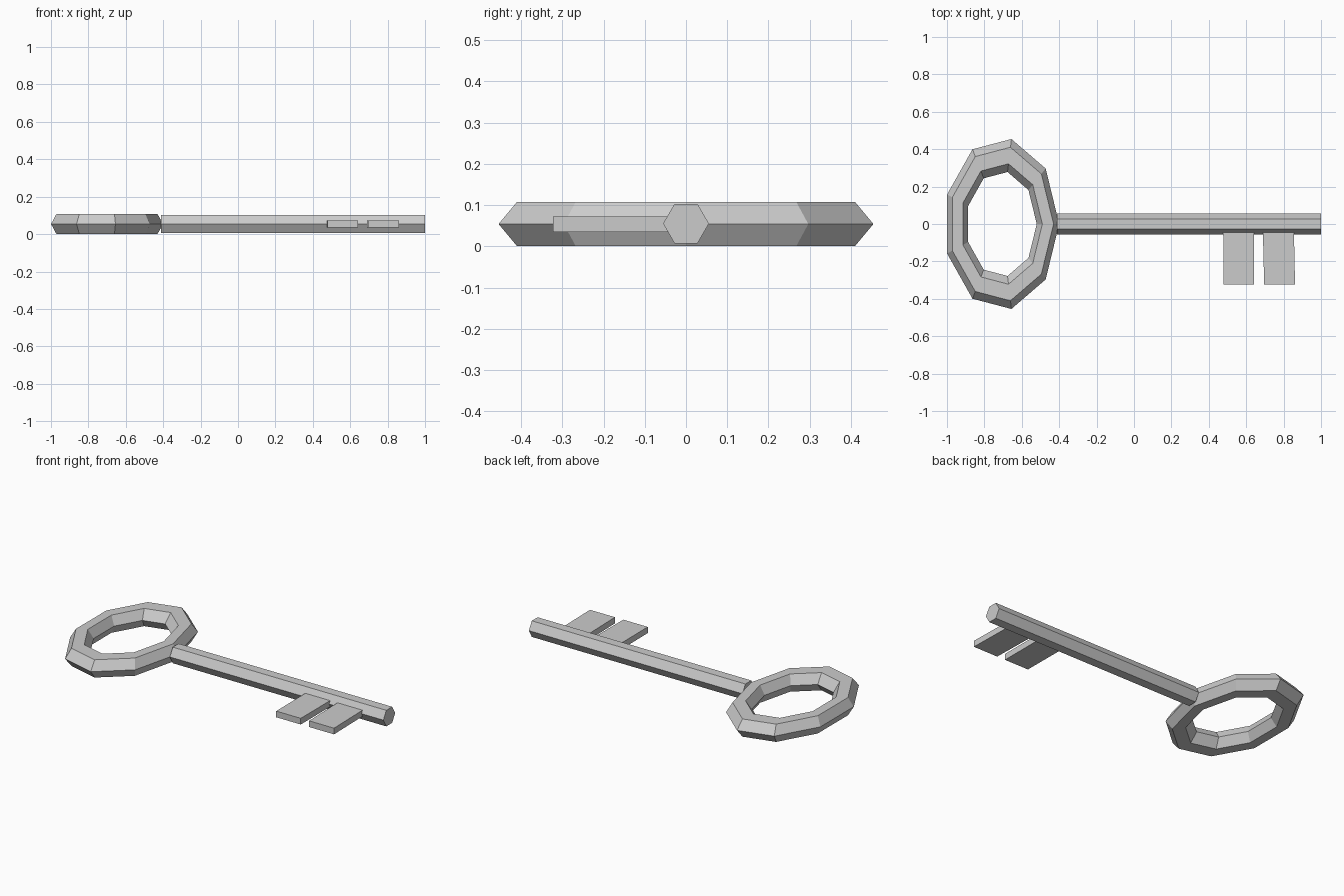
import bpy
from math import radians

if "Cube" in bpy.data.objects:
    bpy.data.objects.remove(bpy.data.objects["Cube"])

MID = 0.054  # height of the key's centre plane


def apply_transform(ob):
    bpy.ops.object.transform_apply(location=False, rotation=True, scale=True)
    return ob


# Oval bow: nine-sided ring with a hexagonal section, stretched along y
bpy.ops.mesh.primitive_torus_add(
    major_segments=9, minor_segments=6, major_radius=0.249, minor_radius=0.06,
    location=(-0.709, 0, MID))
bow = bpy.context.object
bow.name = "bow_ring"
bow.scale = (1, 1.493, 1.02)
apply_transform(bow)

# Hexagonal shaft with its flats facing up and down
x0, x1 = -0.412, 1.0
bpy.ops.mesh.primitive_cylinder_add(
    vertices=6, radius=0.0555, depth=x1 - x0,
    location=((x0 + x1) / 2, 0, MID + 0.001), rotation=(0, radians(90), 0))
shaft = bpy.context.object
shaft.name = "shaft"
apply_transform(shaft)
# Corners must point along y
if max(v.co.z for v in shaft.data.vertices) > 0.05:
    shaft.rotation_euler = (radians(90), 0, 0)
    apply_transform(shaft)


# Teeth: flat plates, slightly skewed, rooted inside the shaft
def tooth(name, root, tip):
    y_root, y_tip, z0, z1 = -0.035, -0.323, 0.035, 0.072
    outline = [(root[0], y_root), (tip[0], y_tip), (tip[1], y_tip), (root[1], y_root)]
    verts = [(x, y, z) for z in (z0, z1) for x, y in outline]
    faces = [(3, 2, 1, 0), (4, 5, 6, 7)]
    faces += [(i, (i + 1) % 4, (i + 1) % 4 + 4, i + 4) for i in range(4)]
    mesh = bpy.data.meshes.new(name)
    mesh.from_pydata(verts, [], faces)
    bpy.context.collection.objects.link(bpy.data.objects.new(name, mesh))


tooth("inner_tooth", (0.477, 0.641), (0.479, 0.641))
tooth("outer_tooth", (0.689, 0.855), (0.696, 0.861))
